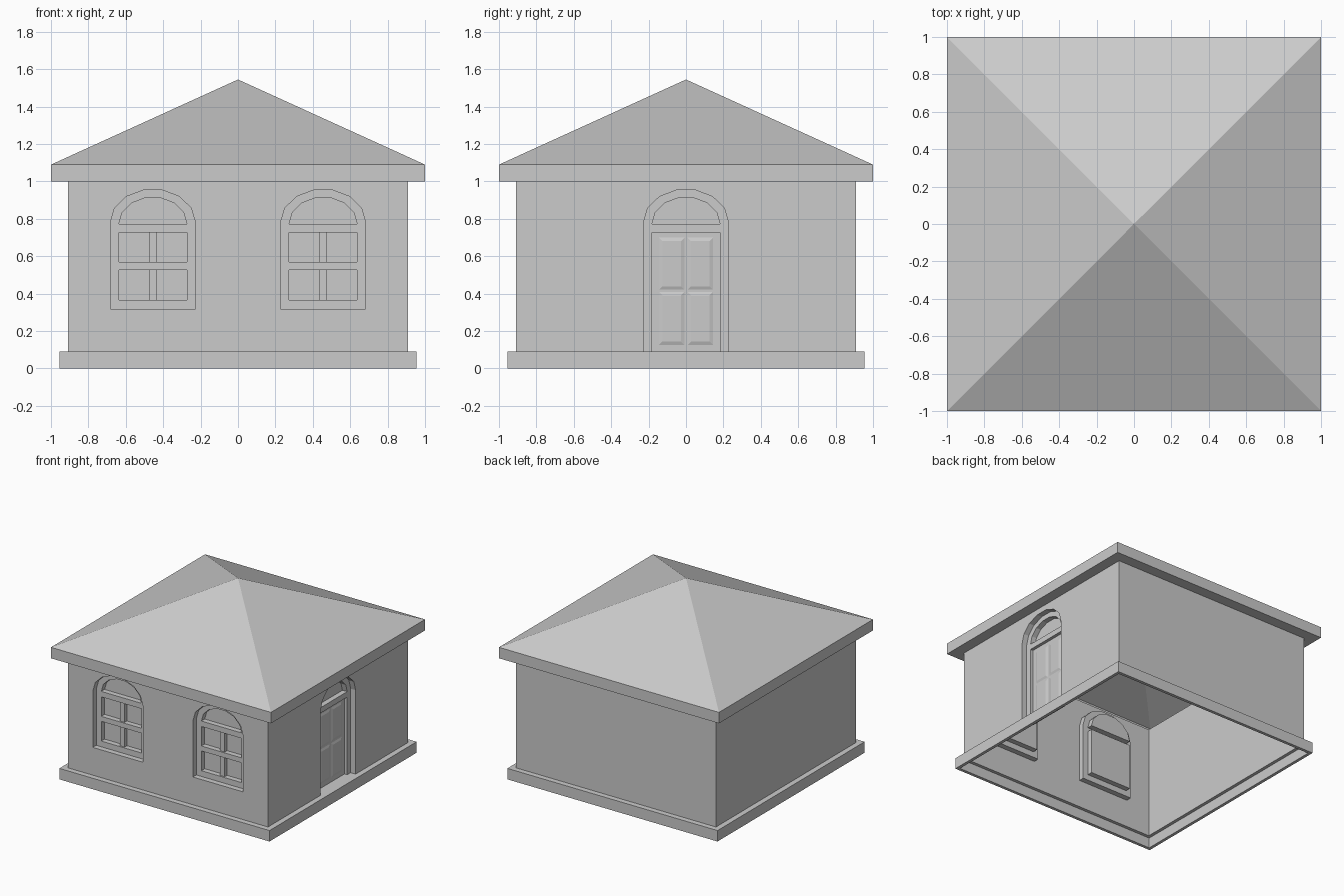
import bpy, bmesh
from math import pi, sin, cos

if "Cube" in bpy.data.objects:
    bpy.data.objects.remove(bpy.data.objects["Cube"])

SKIN = 0.006                            # thickness of the thin shell
WALL, FRAME, GLASS = 0.91, 0.865, 0.822  # wall face, frame face, glass face


def square_loft(name, profile):
    """Carry a closed (half width, height) profile round a square plan."""
    bm = bmesh.new()
    rings = [[bm.verts.new((r * sx, r * sy, z)) for sx, sy in
              ((-1, -1), (1, -1), (1, 1), (-1, 1))] for r, z in profile]
    for i, (r, z) in enumerate(profile):
        j = (i + 1) % len(profile)
        if r == 0 and profile[j][0] == 0:
            continue
        for k in range(4):
            m = (k + 1) % 4
            bm.faces.new((rings[i][k], rings[i][m], rings[j][m], rings[j][k]))
    bmesh.ops.remove_doubles(bm, verts=bm.verts, dist=1e-5)
    return finish(name, bm)


def finish(name, bm):
    bmesh.ops.recalc_face_normals(bm, faces=bm.faces)
    me = bpy.data.meshes.new(name)
    bm.to_mesh(me)
    bm.free()
    bpy.context.collection.objects.link(bpy.data.objects.new(name, me))


def slab(name, outlines, near, far, side):
    """Flat slab with holes, standing on a side (0 front, 1 right, ...)."""
    cu = bpy.data.curves.new(name, 'CURVE')
    cu.dimensions = '2D'
    cu.fill_mode = 'BOTH'
    cu.extrude = abs(far - near) / 2
    for pts in outlines:
        sp = cu.splines.new('POLY')
        sp.points.add(len(pts) - 1)
        for p, (x, z) in zip(sp.points, pts):
            p.co = (x, z, 0, 1)
        sp.use_cyclic_u = True
        sp.use_smooth = False
    ob = bpy.data.objects.new(name, cu)
    bpy.context.collection.objects.link(ob)
    a, d = side * pi / 2, (near + far) / 2
    ob.rotation_euler = (pi / 2, 0, a)
    ob.location = (d * sin(a), -d * cos(a), 0)


def grow(pts):
    """Outline enlarged by the skin thickness."""
    out = []
    spans = [(min(c), max(c)) for c in zip(*pts)]
    for p in pts:
        out.append(tuple((lo + hi) / 2 + (v - (lo + hi) / 2) * (1 + 2 * SKIN / (hi - lo))
                         for v, (lo, hi) in zip(p, spans)))
    return out


def reveal(name, pts, near, far, side):
    """Thin tube lining a recess."""
    slab(name, [grow(pts), pts], near, far, side)


def glazing(name, pts, side, depth=GLASS):
    reveal(name + "_reveal", pts, FRAME - SKIN, depth - SKIN, side)
    slab(name, [pts], depth, depth - SKIN, side)


def rect(x0, x1, z0, z1):
    return [(x1, z0), (x1, z1), (x0, z1), (x0, z0)]


def arch(cx, w, spring, rise):
    """Seven-sided arch from right to left."""
    return [(cx + w * cos(pi * k / 7), spring + rise * sin(pi * k / 7)) for k in range(8)]


def opening(cx, z0):
    return [(cx + 0.2275, z0)] + arch(cx, 0.2275, 0.78, 0.178) + [(cx - 0.2275, z0)]


def fan(cx):
    return arch(cx, 0.182, 0.773, 0.143)


# Plinth and hollow hipped roof
square_loft("plinth", [(0.955, 0), (0.955, 0.09), (WALL - SKIN, 0.09),
                       (WALL - SKIN, 0.084), (0.93, 0.084), (0.93, 0)])
square_loft("roof", [(WALL - SKIN, 1.0), (1, 1.0), (1, 1.09), (0, 1.545), (0, 1.538),
                     (0.993, 1.085), (0.993, 1.006), (WALL - SKIN, 1.006)])

# Walls
windows = (-0.455, 0.455)
inner = WALL - SKIN
slab("front_wall", [rect(-WALL, WALL, 0.09, 1)] + [opening(c, 0.318) for c in windows], WALL, inner, 0)
slab("right_wall", [rect(-inner, inner, 0.09, 1) + opening(0, 0.09)[::-1]], WALL, inner, 1)
slab("back_wall", [rect(-WALL, WALL, 0.09, 1)], WALL, inner, 2)
slab("left_wall", [rect(-inner, inner, 0.09, 1)], WALL, inner, 3)

# Windows: recess, frame, glass and glazing bars
for c in windows:
    hole = opening(c, 0.318)
    light = rect(c - 0.182, c + 0.182, 0.365, 0.728)
    reveal("window_reveal", hole, inner, FRAME - SKIN, 0)
    slab("window_frame", [hole, light, fan(c)], FRAME, FRAME - SKIN, 0)
    glazing("window_glass", light, 0)
    glazing("window_fanlight", fan(c), 0)
    slab("window_crossbar", [rect(c - 0.182, c + 0.182, 0.527, 0.568)], FRAME, GLASS, 0)
    for z0, z1 in ((0.365, 0.527), (0.568, 0.728)):
        slab("window_upright", [rect(c - 0.021, c + 0.021, z0, z1)], 0.852, GLASS, 0)

# Door: recess, frame, fanlight and leaf
hole = opening(0, 0.09)
leaf = rect(-0.182, 0.182, 0.09, 0.728)
reveal("door_reveal", hole, inner, FRAME - SKIN, 1)
slab("door_frame", [hole + leaf[::-1], fan(0)], FRAME, FRAME - SKIN, 1)
glazing("door_fanlight", fan(0), 1)
glazing("door_leaf", leaf, 1, 0.84)

# Raised door panels with shallow sloping edges
for y0, y1 in ((-0.15, -0.003), (0.003, 0.15)):
    for z0, z1 in ((0.12, 0.415), (0.415, 0.705)):
        bm = bmesh.new()
        bmesh.ops.create_cube(bm, size=2)
        for v in bm.verts:
            inset = 0.024 if v.co.x > 0 else 0
            v.co = (0.842 + 0.004 * v.co.x,
                    (y0 + y1) / 2 + v.co.y * ((y1 - y0) / 2 - inset),
                    (z0 + z1) / 2 + v.co.z * ((z1 - z0) / 2 - inset))
        finish("door_panel", bm)
